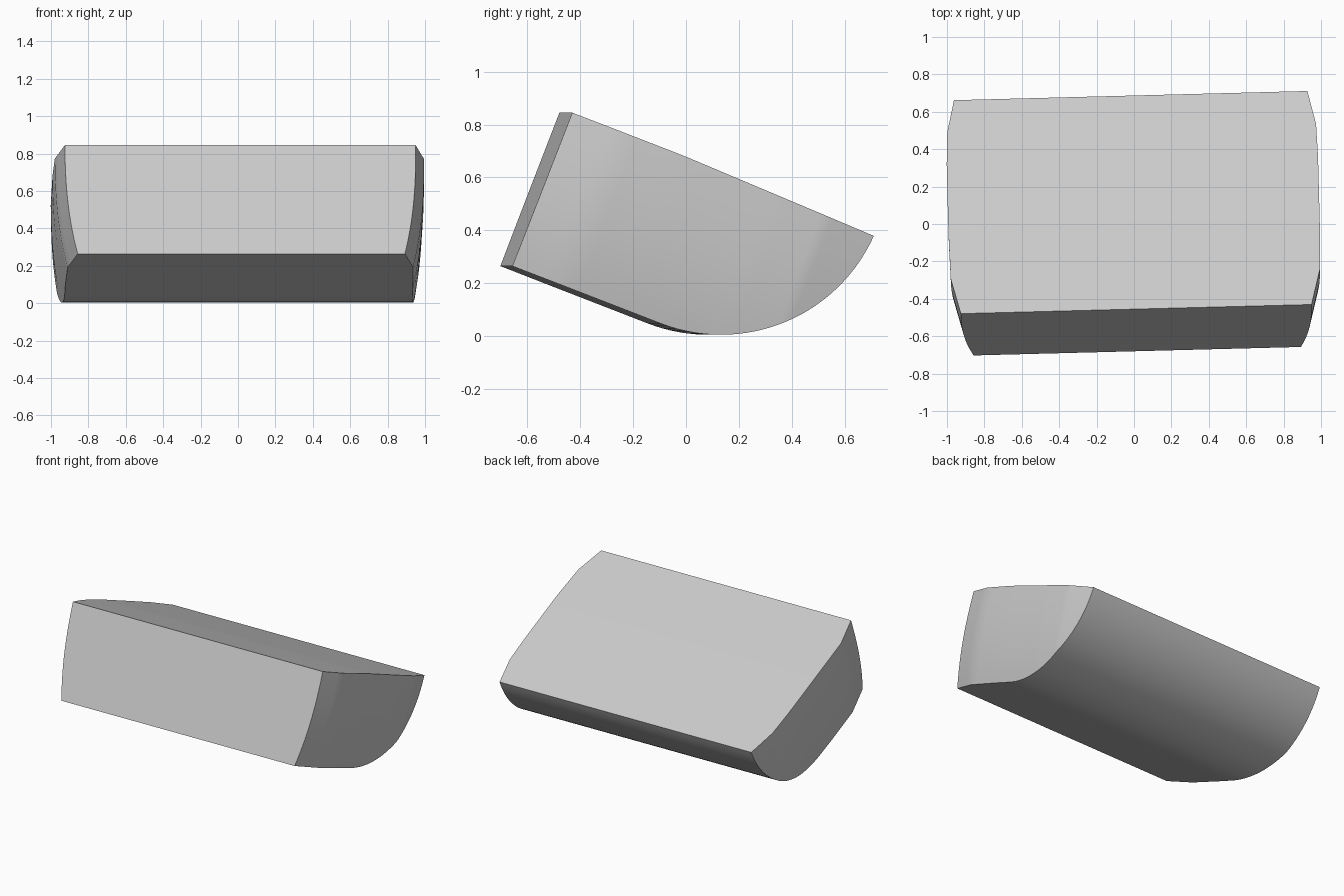
import bpy, bmesh, math

cube = bpy.data.objects.get("Cube")
if cube:
    bpy.data.objects.remove(cube, do_unlink=True)

TILT, TWIST = math.radians(21.2), 0.026
DEPTH, RADIUS, ROWS = 1.234, 0.634, 14
ARC_U, ARC_V = 0.6, 0.011
HEIGHT = RADIUS - ARC_V


def blend(u, points):
    """Straight-line interpolation through (u, value) pairs."""
    for (a, p), (b, q) in zip(points, points[1:]):
        if u <= b:
            return p + (q - p) * (u - a) / (b - a)
    return points[-1][1]


def half_length(u, v):
    """Bulged end: drops toward the front, the back and the underside."""
    drop = blend(u, [(0, .055), (.2, .006), (.45, 0), (.85, 0), (1.04, .006), (DEPTH, .048)])
    return 0.993 - drop - 0.063 * min(1, abs(v) / HEIGHT) ** 2.4


def place(side, u, v):
    c, s = math.cos(TILT), math.sin(TILT)
    return (side * half_length(u, v), -0.455 + u * c + v * s, 0.845 - u * s + v * c)


# Underside profile: flat run from the front, then a round sweep up to the back
profile = [(ARC_U * i / 9, -HEIGHT) for i in range(9)]
for i in range(33):
    a = math.radians(87) * i / 32
    profile.append((ARC_U + RADIUS * math.sin(a), ARC_V - RADIUS * math.cos(a)))
back_v = profile[-1][1]

# Two domed ends as grids of columns from the top edge to the underside
bm = bmesh.new()
ends = []
for side in (-1, 1):
    grid = []
    for u, low in profile:
        top = blend(u, [(0, 0), (0.45, 0), (profile[-1][0], back_v)])
        grid.append([bm.verts.new(place(side, u, top + (low - top) * j / ROWS))
                     for j in range(ROWS + 1)])
    for a, b in zip(grid, grid[1:]):
        for j in range(ROWS):
            bm.faces.new((a[j], a[j + 1], b[j + 1], b[j]))
    ends.append(grid)


def bridge(left, right):
    for i in range(len(left) - 1):
        bm.faces.new((left[i], left[i + 1], right[i + 1], right[i]))


# Top, rounded underside and front
left, right = ends
for row in (0, ROWS):
    bridge([c[row] for c in left], [c[row] for c in right])
bridge(left[0], right[0])
bmesh.ops.remove_doubles(bm, verts=bm.verts, dist=0.0005)
bmesh.ops.recalc_face_normals(bm, faces=bm.faces)

mesh = bpy.data.meshes.new("rounded_block")
bm.to_mesh(mesh)
bm.free()
block = bpy.data.objects.new("rounded_block", mesh)
bpy.context.collection.objects.link(block)
block.rotation_euler.z = TWIST

# Plain grey
grey = bpy.data.materials.new("light_grey")
grey.use_nodes = True
grey.diffuse_color = (0.6, 0.6, 0.6, 1)
grey.node_tree.nodes["Principled BSDF"].inputs["Base Color"].default_value = (0.6, 0.6, 0.6, 1)
mesh.materials.append(grey)

bpy.ops.object.select_all(action='DESELECT')
block.select_set(True)
bpy.context.view_layer.objects.active = block
bpy.ops.object.shade_smooth_by_angle(angle=math.radians(30))
